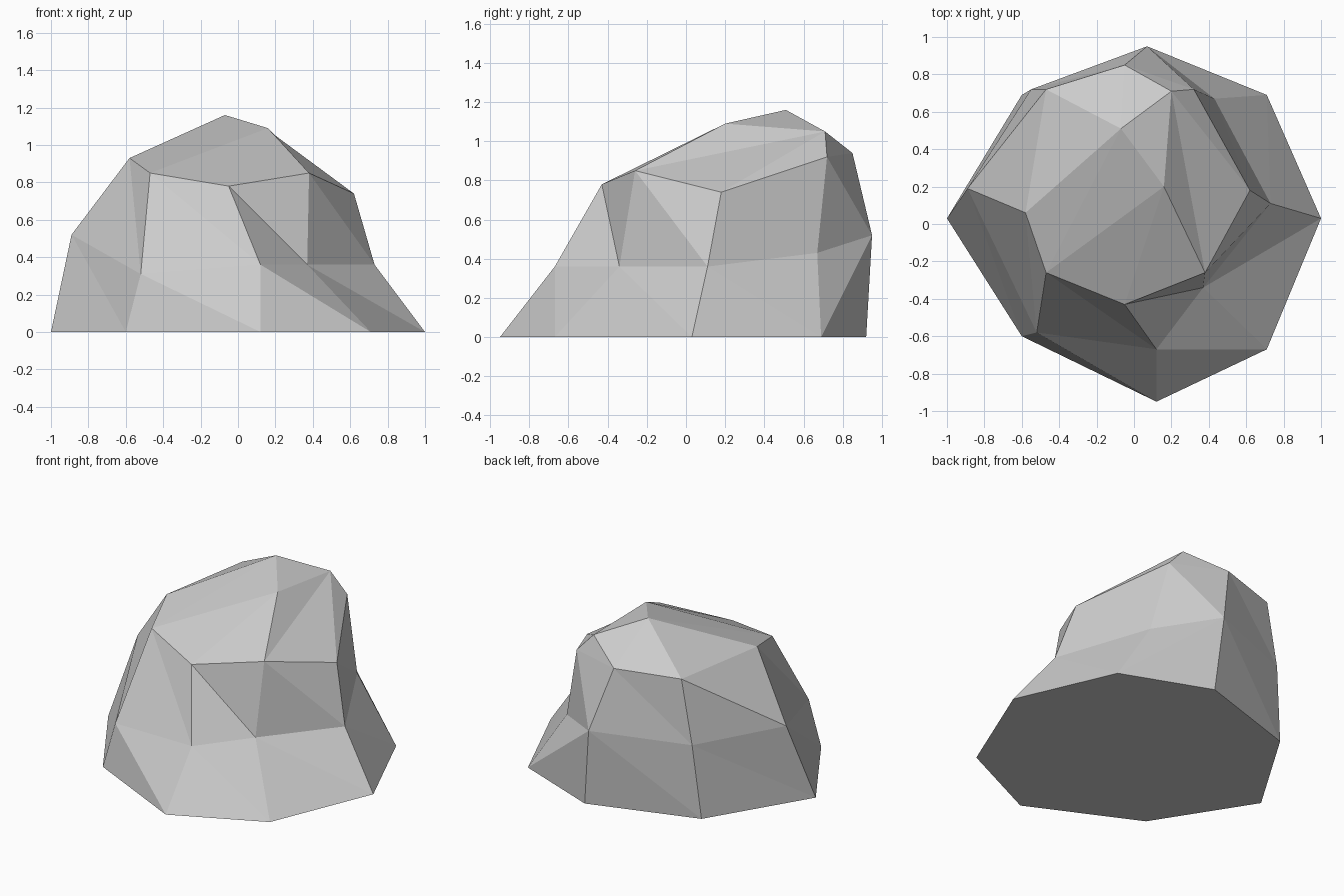
import bpy
import bmesh

# Remove the default cube if present
default_cube = bpy.data.objects.get("Cube")
if default_cube:
    bpy.data.objects.remove(default_cube, do_unlink=True)

# Stone material
stone = bpy.data.materials.new("stone_grey")
stone.use_nodes = True
colour = (0.6, 0.6, 0.6, 1)
stone.diffuse_color = colour
stone.node_tree.nodes["Principled BSDF"].inputs["Base Color"].default_value = colour

# Eight-sided rings, starting at -x and running round by way of the front
FOOT = [(-1, .03, 0), (-.6, -.6, 0), (.12, -.95, 0), (.71, -.67, 0),
        (1, .03, 0), (.71, .69, 0), (.12, .92, 0), (-.6, .69, 0)]
WAIST = [(-.89, .19, .52), (-.52, -.58, .31), (.12, -.67, .36), (.37, -.34, .36),
         (.73, .11, .36), (.43, .67, .43), (.07, .95, .52), (-.55, .72, .5)]
SHOULDER = [(-.58, .06, .93), (-.47, -.26, .85), (-.05, -.43, .78), (.38, -.26, .85),
            (.62, .18, .74), (.32, .72, .92), (-.05, .85, .94), (-.47, .72, .93)]
PEAKS = [(-.07, .51, 1.16), (.16, .2, 1.09), (.2, .71, 1.05)]

bm = bmesh.new()


def add_points(points):
    return [bm.verts.new(p) for p in points]


def add_band(lower, upper, flipped=()):
    """Join two rings with triangles; flipped sides use the other diagonal."""
    count = len(lower)
    for i in range(count):
        j = (i + 1) % count
        if i in flipped:
            bm.faces.new((lower[i], lower[j], upper[j]))
            bm.faces.new((lower[i], upper[j], upper[i]))
        else:
            bm.faces.new((lower[i], lower[j], upper[i]))
            bm.faces.new((lower[j], upper[j], upper[i]))


def add_fan(apex, ring, start, steps):
    """Fan triangles from one peak to a stretch of the ring below it."""
    for i in range(start, start + steps):
        bm.faces.new((ring[i % len(ring)], ring[(i + 1) % len(ring)], apex))


foot, waist, shoulder, peaks = map(add_points, (FOOT, WAIST, SHOULDER, PEAKS))
summit, front_peak, back_peak = peaks

# Flat underside and faceted sides
bm.faces.new(list(reversed(foot)))
add_band(foot, waist, flipped={5})
add_band(waist, shoulder)

# Crown: a fan around each peak, with the gaps between them closed
add_fan(summit, shoulder, 6, 3)
add_fan(front_peak, shoulder, 1, 2)
add_fan(back_peak, shoulder, 3, 3)
bm.faces.new((summit, shoulder[1], front_peak))
bm.faces.new((front_peak, shoulder[3], back_peak))
bm.faces.new((back_peak, shoulder[6], summit))
bm.faces.new((summit, front_peak, back_peak))

bmesh.ops.recalc_face_normals(bm, faces=bm.faces[:])
mesh = bpy.data.meshes.new("boulder")
bm.to_mesh(mesh)
bm.free()
mesh.materials.append(stone)
boulder = bpy.data.objects.new("boulder", mesh)
bpy.context.collection.objects.link(boulder)
